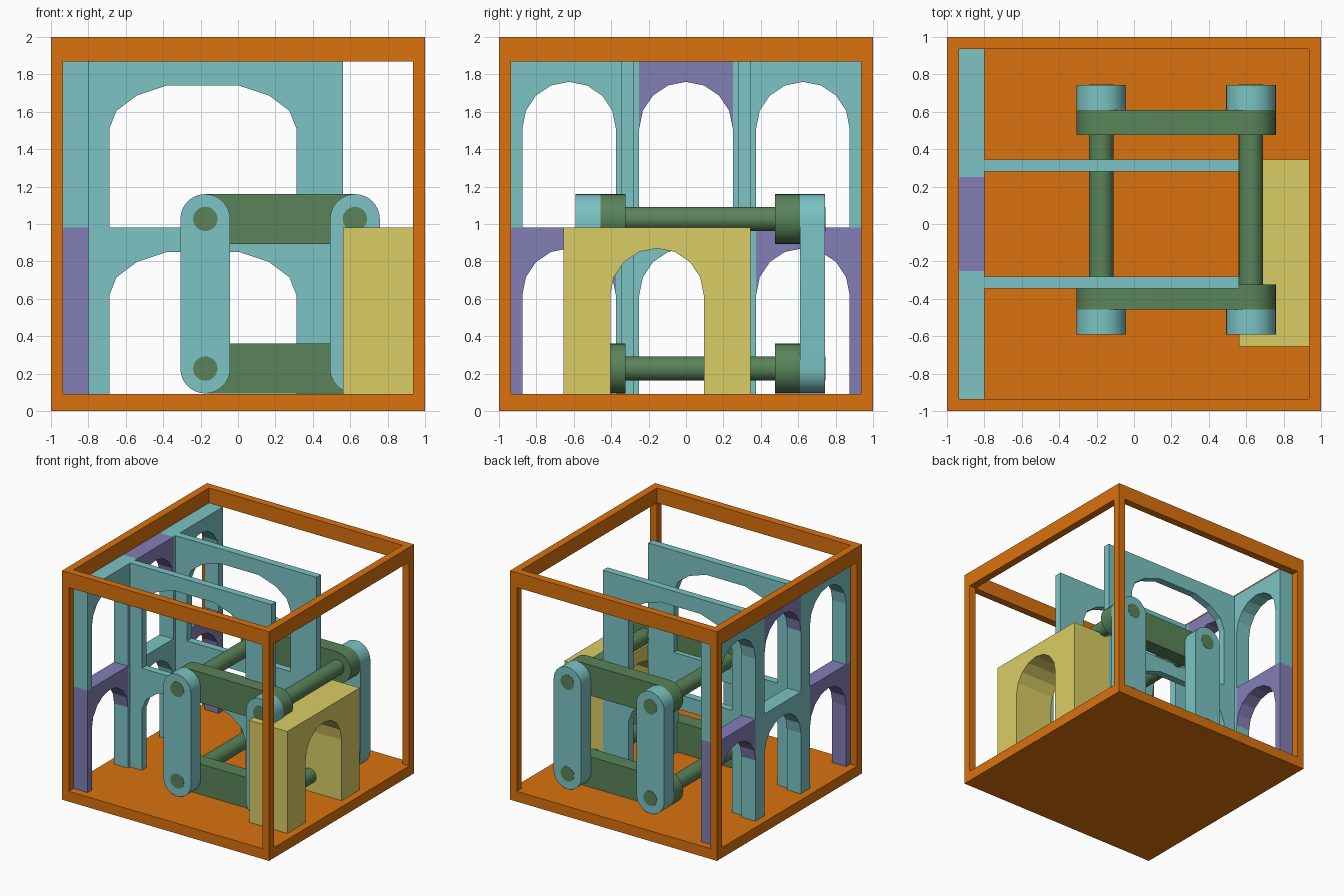
import bpy, bmesh, math

if "Cube" in bpy.data.objects:
    bpy.data.objects.remove(bpy.data.objects["Cube"])


def material(name, rgb):
    m = bpy.data.materials.new(name)
    m.diffuse_color = (*rgb, 1)
    m.use_nodes = True
    m.node_tree.nodes["Principled BSDF"].inputs["Base Color"].default_value = m.diffuse_color
    return m


ORANGE = material("orange", (0.70, 0.17, 0.004))
TEAL = material("teal", (0.20, 0.55, 0.55))
GREEN = material("green", (0.10, 0.23, 0.10))
YELLOW = material("yellow", (0.70, 0.61, 0.13))
PURPLE = material("purple", (0.23, 0.21, 0.47))


def prism(name, profile, axis, d0, d1, mat, smooth=False):
    """Extrude a (u, z) profile along x or y."""
    bm = bmesh.new()
    place = (lambda u, z: (d0, u, z)) if axis == 'x' else (lambda u, z: (u, d0, z))
    face = bm.faces.new([bm.verts.new(place(u, z)) for u, z in profile])
    ext = bmesh.ops.extrude_face_region(bm, geom=[face])
    move = (d1 - d0, 0, 0) if axis == 'x' else (0, d1 - d0, 0)
    bmesh.ops.translate(bm, vec=move,
                        verts=[g for g in ext['geom'] if isinstance(g, bmesh.types.BMVert)])
    bmesh.ops.recalc_face_normals(bm, faces=bm.faces)
    me = bpy.data.meshes.new(name)
    bm.to_mesh(me)
    bm.free()
    me.materials.append(mat)
    ob = bpy.data.objects.new(name, me)
    bpy.context.collection.objects.link(ob)
    if smooth:
        bpy.ops.object.select_all(action='DESELECT')
        ob.select_set(True)
        bpy.context.view_layer.objects.active = ob
        bpy.ops.object.shade_smooth_by_angle(angle=math.radians(30))
    return ob


def box(name, x, y, z, mat):
    return prism(name, [(x[0], z[0]), (x[1], z[0]), (x[1], z[1]), (x[0], z[1])],
                 'y', y[0], y[1], mat)


FLOOR, STOREY, SPRING, RISE = 0.09, 0.89, 0.53, 0.25


def arch(name, outer, opening, z0, axis, d0, d1, mat, flat_top=False):
    """Panel with an arched opening; a leg of zero width is left out."""
    a0, a1 = outer
    o0, o1 = opening
    pts = []
    if a0 < o0:
        pts += [(a0, z0), (o0, z0)]
    for i in range(9):
        if flat_top and i == 4:
            continue
        t = math.pi * (1 - i / 8)
        pts.append(((o0 + o1) / 2 + (o1 - o0) / 2 * math.cos(t),
                    z0 + SPRING + RISE * math.sin(t)))
    if o1 < a1:
        pts += [(o1, z0), (a1, z0)]
    pts += [(a1, z0 + STOREY), (a0, z0 + STOREY)]
    return prism(name, pts, axis, d0, d1, mat)


def stadium(x0, z0, x1, z1, r, n=16):
    """Rounded bar between two pin centres."""
    a = math.atan2(z1 - z0, x1 - x0)
    pts = []
    for cx, cz, start in ((x1, z1, a - math.pi / 2), (x0, z0, a + math.pi / 2)):
        pts += [(cx + r * math.cos(start + math.pi * i / n),
                 cz + r * math.sin(start + math.pi * i / n)) for i in range(n + 1)]
    return pts


# Open cube frame on a solid base
IN = 0.9345
box("base_slab", (-1, 1), (-1, 1), (0, FLOOR), ORANGE)
for s in (-1, 1):
    a, b = sorted((s * IN, s))
    box("top_beam_x", (-1, 1), (a, b), (1.87, 2), ORANGE)
    box("top_beam_y", (a, b), (-IN, IN), (1.87, 2), ORANGE)
    for t in (-1, 1):
        box("corner_post", (a, b), sorted((t * IN, t)), (FLOOR, 1.87), ORANGE)

# Two-storey arcade wall on the left
for level, z0 in enumerate((FLOOR, FLOOR + STOREY)):
    inner = 0.25 if level else 0.375
    side, mid = (TEAL, PURPLE) if level else (PURPLE, TEAL)
    X = ('x', -IN, -0.80)
    arch("arcade_arch_front", (-IN, -inner), (-0.875, -0.375), z0, *X, side)
    arch("arcade_arch_middle", (-inner, inner), (-0.25, 0.25), z0, *X, mid)
    arch("arcade_arch_back", (inner, IN), (0.375, 0.875), z0, *X, side)
    # Thin cross walls with wide flat-topped arches
    for y in (-0.3125, 0.3125):
        arch("cross_wall", (-0.80, 0.5625), (-0.6875, 0.3125), z0,
             'y', y - 0.032, y + 0.032, TEAL, flat_top=True)

# Thick arched block on the right
arch("arched_block", (-0.655, 0.345), (-0.405, 0.095), FLOOR, 'x', 0.5625, IN, YELLOW)

# Linkage: upright links, cross links and through rods
PX, PZ, R = (-0.175, 0.625), (0.227, 1.027), 0.133
for x in PX:
    for y0, y1 in ((-0.59, -0.457), (0.61, 0.743)):
        prism("upright_link", stadium(x, PZ[0], x, PZ[1], R), 'y', y0, y1, TEAL, True)
    for z in PZ:
        rod = [(x + 0.065 * math.cos(math.tau * i / 32),
                z + 0.065 * math.sin(math.tau * i / 32)) for i in range(32)]
        prism("rod", rod, 'y', -0.592, 0.745, GREEN, True)
for z in PZ:
    for y0, y1 in ((-0.457, -0.324), (0.477, 0.61)):
        prism("cross_link", stadium(PX[0], z, PX[1], z, R), 'y', y0, y1, GREEN, True)
